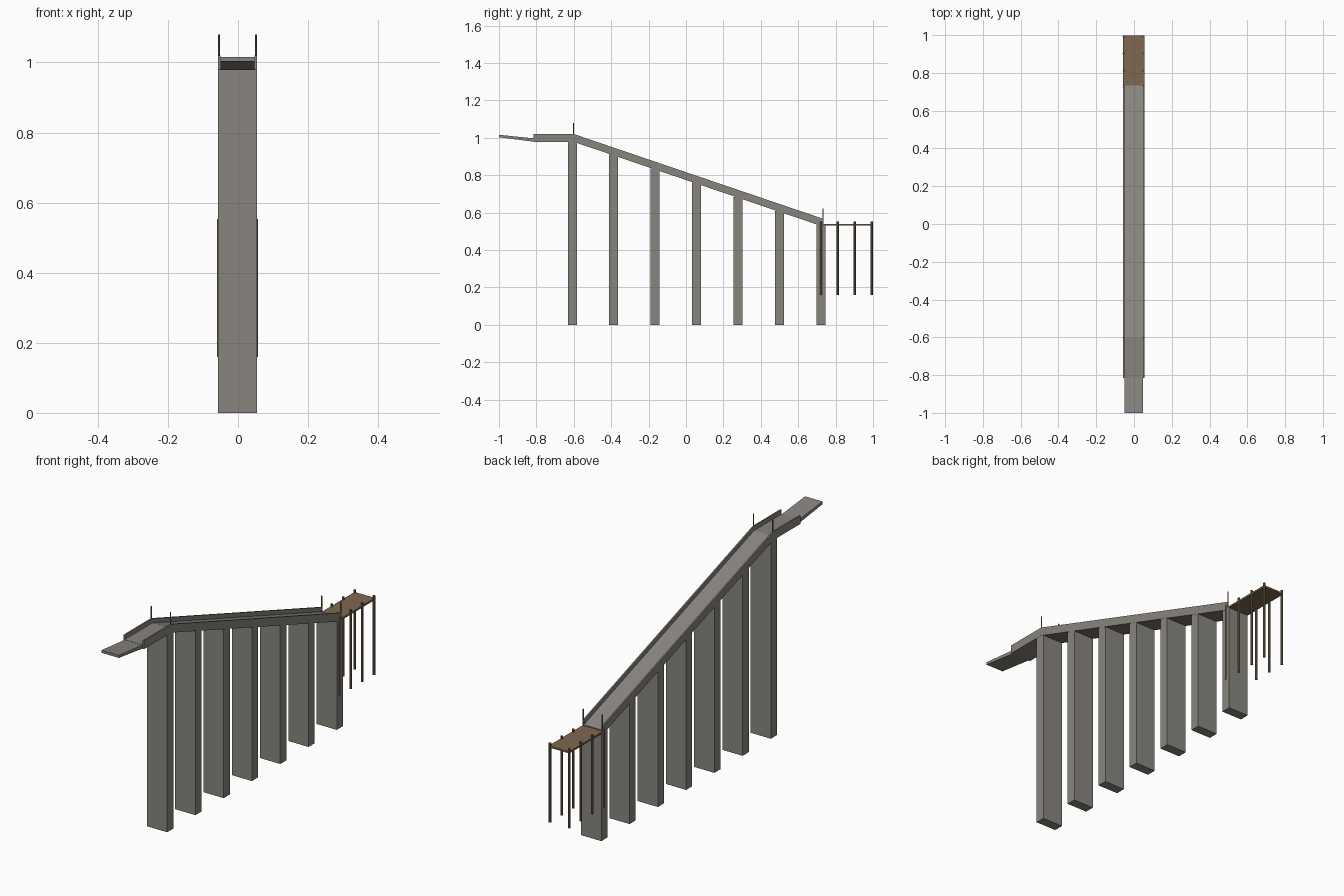
import bpy
import bmesh

cube = bpy.data.objects.get("Cube")
if cube:
    bpy.data.objects.remove(cube, do_unlink=True)


def material(name, rgb):
    mat = bpy.data.materials.new(name)
    mat.use_nodes = True
    mat.diffuse_color = (*rgb, 1)
    mat.node_tree.nodes["Principled BSDF"].inputs["Base Color"].default_value = (*rgb, 1)
    return mat


concrete = material("concrete grey", (0.25, 0.235, 0.21))
wood = material("wood brown", (0.205, 0.138, 0.078))
CX = -0.0015      # centre line of the ramp
HALF = 0.056      # half width of the ramp


def finish(name, bm, mat):
    bmesh.ops.recalc_face_normals(bm, faces=bm.faces)
    mesh = bpy.data.meshes.new(name)
    bm.to_mesh(mesh)
    bm.free()
    mesh.materials.append(mat)
    obj = bpy.data.objects.new(name, mesh)
    bpy.context.collection.objects.link(obj)
    return obj


def extrude_x(name, x0, x1, profile, mat):
    """Extrude a (y, z) outline across x."""
    bm = bmesh.new()
    face = bm.faces.new([bm.verts.new((CX + x0, y, z)) for y, z in profile])
    geom = bmesh.ops.extrude_face_region(bm, geom=[face])["geom"]
    moved = [g for g in geom if isinstance(g, bmesh.types.BMVert)]
    bmesh.ops.translate(bm, vec=(x1 - x0, 0, 0), verts=moved)
    return finish(name, bm, mat)


def box(name, x0, x1, y0, y1, z0, z1, mat):
    return extrude_x(name, x0, x1, [(y0, z0), (y1, z0), (y1, z1), (y0, z1)], mat)


def post(name, x, y, z0, z1, radius, mat):
    bpy.ops.mesh.primitive_cylinder_add(vertices=10, radius=radius, depth=z1 - z0,
                                        location=(CX + x, y, (z0 + z1) / 2))
    obj = bpy.context.object
    obj.name = name
    obj.data.materials.append(mat)
    bpy.ops.object.shade_smooth_by_angle()


# Ramp: a level top stretch, then a straight slope down to the back
path = [(-0.815, 0.978), (-0.6, 0.978), (0.733, 0.525)]


def band(low, high):
    return [(y, z + low) for y, z in path] + [(y, z + high) for y, z in reversed(path)]


extrude_x("ramp_floor", -HALF, HALF, band(0, 0.02), concrete)
for side, label in ((-1, "right"), (1, "left")):
    a, b = sorted((side * HALF, side * (HALF - 0.007)))
    extrude_x("ramp_wall_" + label, a, b, band(0.02, 0.042), concrete)

# Upturned lip at the front end
extrude_x("front_lip", -0.048, 0.048,
          [(-1, 1.003), (-0.815, 0.979), (-0.815, 0.997), (-1, 1.016)], concrete)

# Slab pillars that shorten with the slope
slope = (path[2][1] - path[1][1]) / (path[2][0] - path[1][0])
for i in range(7):
    y = -0.608 + i * 0.2215
    top = path[1][1] + slope * max(0, y - path[1][0]) + 0.005
    box(f"pillar_{i + 1}", -HALF + 0.0005, HALF - 0.0005, y - 0.024, y + 0.024, 0, top, concrete)

# Wooden landing stage with its posts, and thin marker poles
box("landing_deck", -HALF, HALF, 0.725, 0.997, 0.531, 0.54, wood)
for side, label in ((-1, "right"), (1, "left")):
    for i in range(4):
        post(f"landing_post_{label}_{i + 1}", side * 0.0525, 0.721 + i * 0.0907,
             0.16, 0.553, 0.006, wood)
    post("top_pole_" + label, side * 0.0525, -0.602, 0.99, 1.08, 0.003, wood)
    post("bottom_pole_" + label, side * 0.0525, 0.733, 0.53, 0.622, 0.003, wood)
